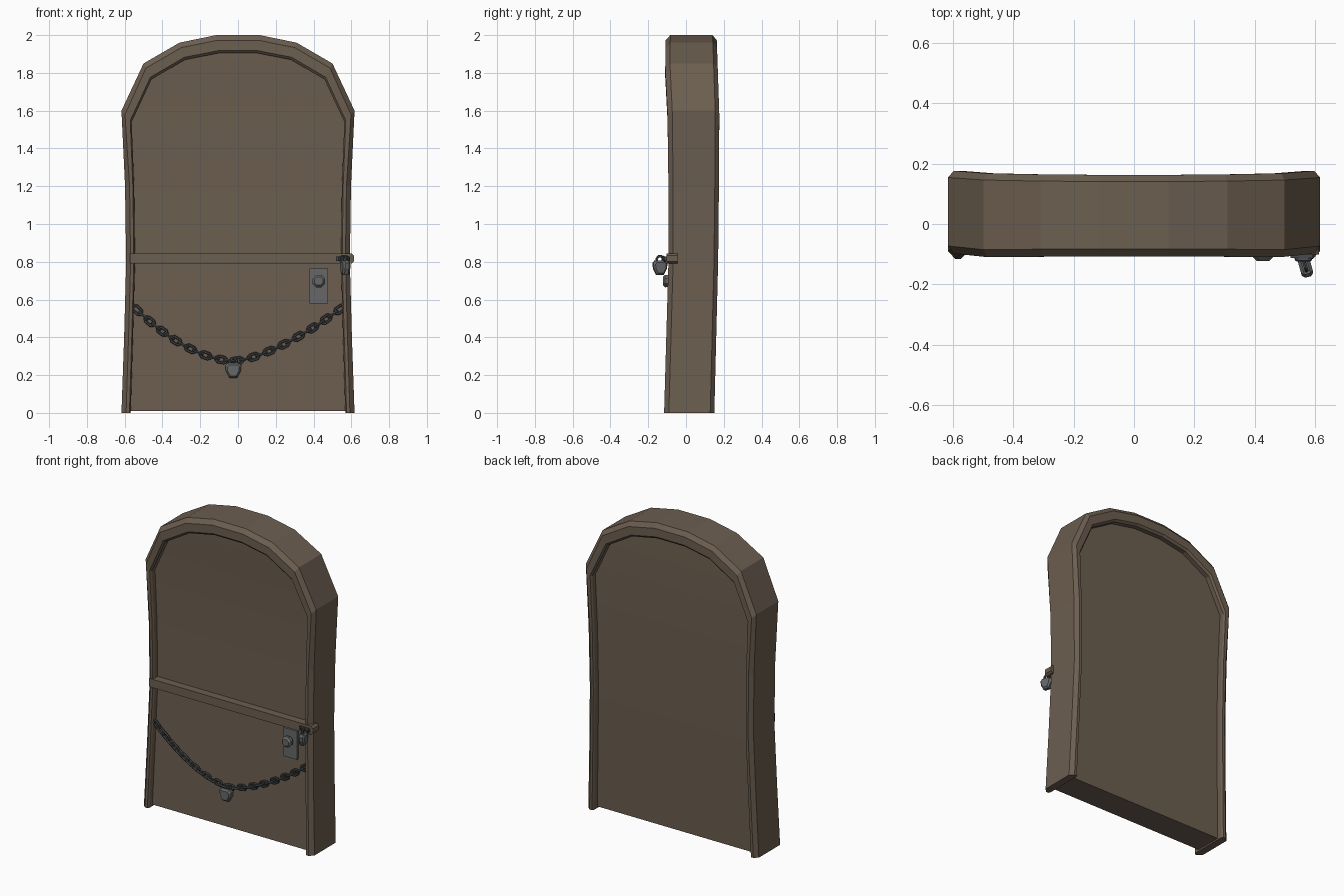
import bpy, bmesh, math
from mathutils import Matrix, Vector

cube = bpy.data.objects.get("Cube")
if cube:
    bpy.data.objects.remove(cube, do_unlink=True)


def material(name, rgb):
    m = bpy.data.materials.new(name)
    m.diffuse_color = (*rgb, 1)
    m.use_nodes = True
    m.node_tree.nodes["Principled BSDF"].inputs["Base Color"].default_value = (*rgb, 1)
    return m


brown = material("brown wood", (0.150, 0.112, 0.080))
dark = material("dark iron", (0.062, 0.068, 0.072))
grey = material("grey iron", (0.135, 0.137, 0.140))


def finish(name, bm, mat, smooth=None):
    bmesh.ops.recalc_face_normals(bm, faces=bm.faces)
    me = bpy.data.meshes.new(name)
    bm.to_mesh(me)
    bm.free()
    ob = bpy.data.objects.new(name, me)
    bpy.context.collection.objects.link(ob)
    me.materials.append(mat)
    if smooth:
        bpy.ops.object.select_all(action="DESELECT")
        ob.select_set(True)
        bpy.context.view_layer.objects.active = ob
        bpy.ops.object.shade_smooth_by_angle(angle=math.radians(smooth))
    return ob


def loft(bm, rings, caps=True, closed=False):
    """Skin equal rings of points, optionally capped or joined end to end."""
    vs = [[bm.verts.new(p) for p in r] for r in rings]
    pairs = list(zip(vs, vs[1:])) + ([(vs[-1], vs[0])] if closed else [])
    for a, b in pairs:
        n = len(a)
        for i in range(n):
            bm.faces.new((a[i], a[(i + 1) % n], b[(i + 1) % n], b[i]))
    if caps and not closed:
        bm.faces.new(vs[0])
        bm.faces.new(vs[-1])


def along(z, table):
    for (z0, v0), (z1, v1) in zip(table, table[1:]):
        if z <= z1:
            return v0 + (v1 - v0) * (z - z0) / (z1 - z0)
    return table[-1][1]


# Gentle bow of the front and back surfaces over the height
def front(z):
    return along(z, [(0, -0.116), (0.8, -0.093), (1.5, -0.093), (1.85, -0.11), (2, -0.108)])


def back(z):
    return along(z, [(0, 0.15), (0.8, 0.17), (1.55, 0.178), (2, 0.163)])


# Half outlines: outer and inner (x, z), from foot to crown
outer = [(.617, 0), (.603, .4), (.592, .8), (.598, 1.2), (.617, 1.6), (.5, 1.85), (.31, 1.96), (.115, 2)]
inner = [(.568, 0), (.556, .4), (.545, .8), (.55, 1.2), (.563, 1.54), (.458, 1.765), (.28, 1.87), (.1, 1.905)]


# Arched frame: chamfered section swept round the outline
def section(o, i, side):
    o, i = Vector(o), Vector(i)
    f, b = front(o.y), back(o.y)
    w = min(0.028 / (o - i).length, 0.5)
    rows = [(0, f + .025), (w, f), (.86, f), (1, f + .012), (1, b - .012),
            (.86, b), (w, b), (0, b - .022)]
    pts = []
    for t, y in rows:
        p = o.lerp(i, t)
        pts.append((side * p.x, y, p.y))
    return pts


bm = bmesh.new()
halves = list(zip(outer, inner))
loft(bm, [section(o, i, 1) for o, i in halves] + [section(o, i, -1) for o, i in reversed(halves)])
finish("arched_frame", bm, brown)

# Recessed panel following the inner outline
bm = bmesh.new()
rings = []
for x, z in inner:
    x, z = x + .006, max(z + .004, .01)
    f, b = front(z) + .042, back(z) - .045
    rings.append([(-x, f, z), (x, f, z), (x, b, z), (-x, b, z)])
loft(bm, rings)
finish("door_panel", bm, brown, 20)


def prism(bm, outline, y0, y1, mat=Matrix(), shrink=1.0):
    """Extrude an (x, z) outline from y0 to y1; the y0 end may be shrunk."""
    c = sum((Vector(p) for p in outline), Vector((0, 0))) / len(outline)
    ends = []
    for y, s in ((y0, shrink), (y1, 1)):
        ends.append([mat @ Vector((c.x + (x - c.x) * s, y, c.y + (z - c.y) * s)) for x, z in outline])
    loft(bm, ends)


# Cross strap with a clipped right end
bm = bmesh.new()
prism(bm, [(-.572, .79), (.6, .79), (.614, .802), (.614, .832), (.6, .845), (-.572, .845)], -.102, -.045)
finish("cross_strap", bm, brown)

# Lock plate and knob
bm = bmesh.new()
prism(bm, [(.378, .578), (.476, .578), (.476, .765), (.378, .765)], -.068, -.04)
finish("lock_plate", bm, grey)


def disc(cx, cz, r, n=8):
    return [(cx + r * math.cos(math.tau * (k + .5) / n), cz + r * math.sin(math.tau * (k + .5) / n))
            for k in range(n)]


bm = bmesh.new()
knob_rows = [(-.06, .016), (-.08, .018), (-.088, .034), (-.11, .036), (-.122, .024)]
loft(bm, [[(x, y, z) for x, z in disc(.428, .698, r)] for y, r in knob_rows])
finish("door_knob", bm, grey)


def link(bm, mat, length, width, r):
    """Rounded link lying in local XZ, long axis X."""
    h, q = length / 2 - r, width / 2 - r
    path = [Vector((sx * a, 0, sz * b)) for sx, sz, a, b in
            ((1, 1, h - q * .7, q), (1, 1, h, q * .45), (1, -1, h, q * .45), (1, -1, h - q * .7, q),
             (-1, -1, h - q * .7, q), (-1, -1, h, q * .45), (-1, 1, h, q * .45), (-1, 1, h - q * .7, q))]
    rings = []
    for k, p in enumerate(path):
        tan = (path[(k + 1) % 8] - path[k - 1]).normalized()
        side = tan.cross(Vector((0, 1, 0)))
        rings.append([mat @ (p + side * r * math.cos(a) + Vector((0, r * math.sin(a), 0)))
                      for a in (math.tau * j / 6 for j in range(6))])
    loft(bm, rings, closed=True)


# Hanging chain: links spaced evenly along the sag, alternately rolled
def sag(x):
    t = (x + .02) / (.575 if x > -.02 else -.53)
    return Vector((x, -.078, .275 + .285 * t ** (1.5 if x > -.02 else 1.8)))


samples = [sag(-.55 + 1.105 * k / 400) for k in range(401)]
dist = [0]
for a, b in zip(samples, samples[1:]):
    dist.append(dist[-1] + (b - a).length)
count = 29
bm = bmesh.new()
for k in range(count):
    d = dist[-1] * (k + .5) / count
    j = min(next(n for n, s in enumerate(dist) if s >= d), 399)
    t = samples[j + 1] - samples[j - 1]
    m = (Matrix.Translation(samples[j]) @ Matrix.Rotation(-math.atan2(t.z, t.x), 4, "Y")
         @ Matrix.Rotation(math.radians(80 * (k % 2) + 8), 4, "X"))
    link(bm, m, .07, .046, .0075)
finish("hanging_chain", bm, dark, 40)


# Padlocks: shield body, chamfered on both faces, with a shackle
def padlock(name, mat, w, h, depth):
    shape = [(-.5, .32), (-.36, .5), (.36, .5), (.5, .32), (.46, -.05), (.24, -.5), (-.24, -.5), (-.46, -.05)]
    bm = bmesh.new()
    rows = ((-.5, .75), (-.25, 1), (.25, 1), (.5, .75))
    loft(bm, [[mat @ Vector((x * w * s, y * depth, z * h * s)) for x, z in shape] for y, s in rows])
    finish(name + "_body", bm, grey)
    bm = bmesh.new()
    link(bm, mat @ Matrix.Translation((0, 0, h * .5)) @ Matrix.Rotation(math.pi / 2, 4, "Y"),
         h * .8, w * .6, .007)
    finish(name + "_shackle", bm, dark, 40)


padlock("chain_padlock", Matrix.Translation((-.025, -.085, .225)), .085, .078, .044)
padlock("hasp_padlock", Matrix.Translation((.568, -.138, .768))
        @ Matrix.Rotation(math.radians(105), 4, "Z"), .078, .076, .04)

# Hasp staple on the strap
bm = bmesh.new()
prism(bm, [(.52, .805), (.594, .805), (.594, .828), (.52, .828)], -.112, -.1)
link(bm, Matrix.Translation((.562, -.115, .815)) @ Matrix.Rotation(.3, 4, "X"), .06, .036, .007)
finish("hasp_staple", bm, dark)
